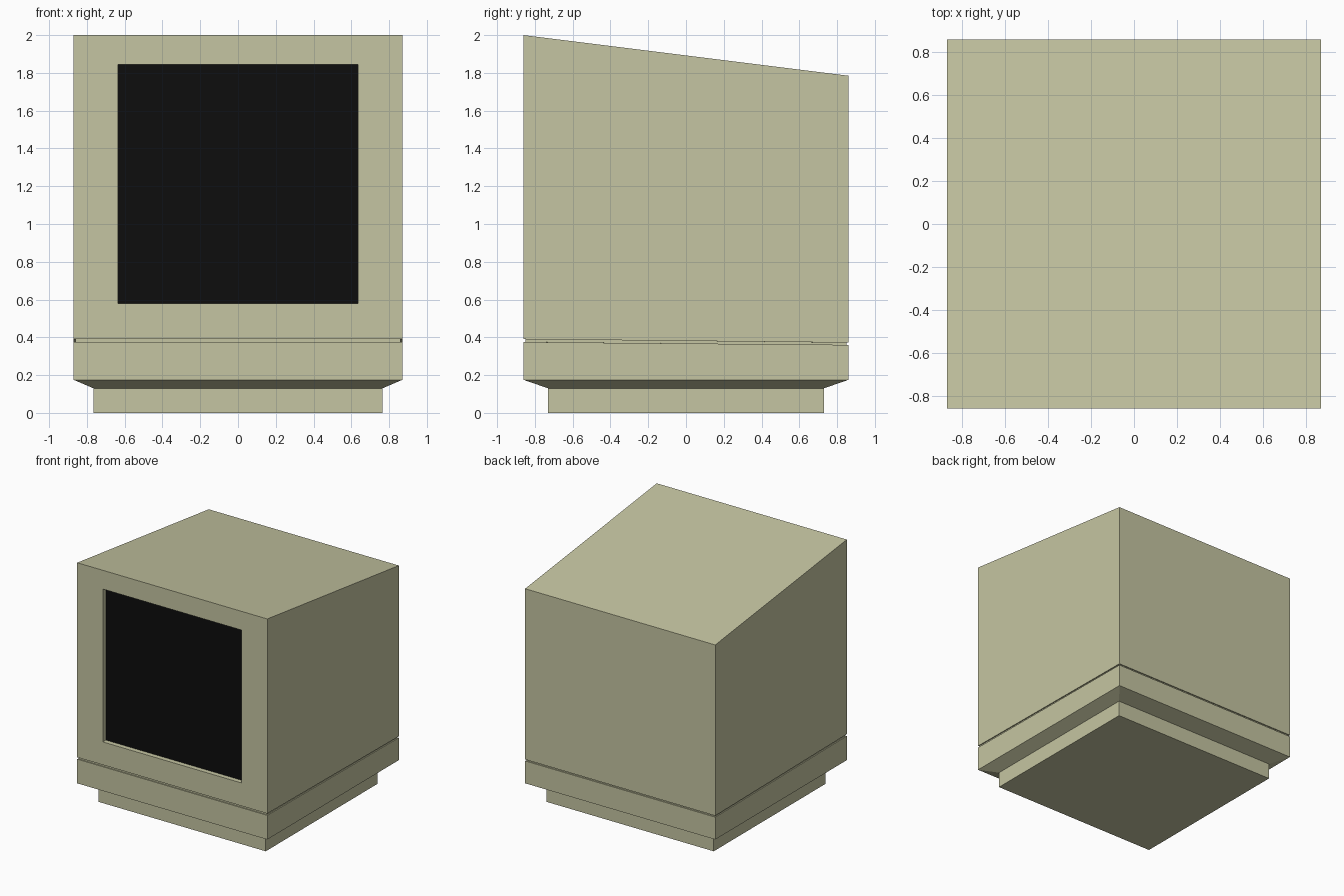
import bpy, bmesh

if "Cube" in bpy.data.objects:
    bpy.data.objects.remove(bpy.data.objects["Cube"])


def material(name, rgb):
    mat = bpy.data.materials.new(name)
    mat.diffuse_color = (*rgb, 1)
    mat.use_nodes = True
    mat.node_tree.nodes["Principled BSDF"].inputs["Base Color"].default_value = mat.diffuse_color
    return mat


def finish(name, bm, mat):
    bmesh.ops.recalc_face_normals(bm, faces=bm.faces)
    mesh = bpy.data.meshes.new(name)
    bm.to_mesh(mesh)
    bm.free()
    mesh.materials.append(mat)
    bpy.context.collection.objects.link(bpy.data.objects.new(name, mesh))


beige = material("beige_plastic", (0.56, 0.56, 0.36))
black = material("black_glass", (0.004, 0.004, 0.004))

# Case sections from foot to roof: half width, half depth, front z, back z
sections = [
    (0.765, 0.73, 0.0, 0.0),
    (0.765, 0.73, 0.13, 0.13),
    (0.87, 0.86, 0.175, 0.175),
    (0.87, 0.86, 0.375, 0.36),
    (0.861, 0.851, 0.375, 0.36),
    (0.861, 0.851, 0.39, 0.372),
    (0.87, 0.86, 0.39, 0.372),
    (0.87, 0.86, 2.0, 1.785),
]
SCREEN_X, SCREEN_LOW, SCREEN_HIGH = 0.635, 0.58, 1.845
FRONT_Y, RECESS = -0.86, 0.04

# Case: foot, flared underside, lower band, seam groove and sloped housing
bm = bmesh.new()
rings = [[bm.verts.new(co) for co in ((-x, -y, zf), (x, -y, zf), (x, y, zb), (-x, y, zb))]
         for x, y, zf, zb in sections]
for low, high in zip(rings, rings[1:]):
    for i in range(4):
        j = (i + 1) % 4
        front_candidate = bm.faces.new((low[i], low[j], high[j], high[i]))
        if i == 0:
            front = front_candidate
bm.faces.new(rings[0][::-1])
bm.faces.new(rings[-1])

# Screen opening: inset the front face, fit it to the opening, push it back
bmesh.ops.inset_individual(bm, faces=[front], thickness=0.1)
mid_z = front.calc_center_median().z
for v in front.verts:
    v.co = (SCREEN_X if v.co.x > 0 else -SCREEN_X, FRONT_Y,
            SCREEN_HIGH if v.co.z > mid_z else SCREEN_LOW)
pane = bmesh.ops.extrude_discrete_faces(bm, faces=[front])["faces"][0]
for v in pane.verts:
    v.co.y += RECESS
bmesh.ops.delete(bm, geom=[pane], context="FACES_ONLY")
finish("case", bm, beige)

# Screen pane closing the recess
bm = bmesh.new()
y = FRONT_Y + RECESS
bm.faces.new([bm.verts.new(co) for co in (
    (-SCREEN_X, y, SCREEN_LOW), (SCREEN_X, y, SCREEN_LOW),
    (SCREEN_X, y, SCREEN_HIGH), (-SCREEN_X, y, SCREEN_HIGH))])
bm.normal_update()
mesh = bpy.data.meshes.new("screen")
bm.to_mesh(mesh)
bm.free()
mesh.materials.append(black)
bpy.context.collection.objects.link(bpy.data.objects.new("screen", mesh))
